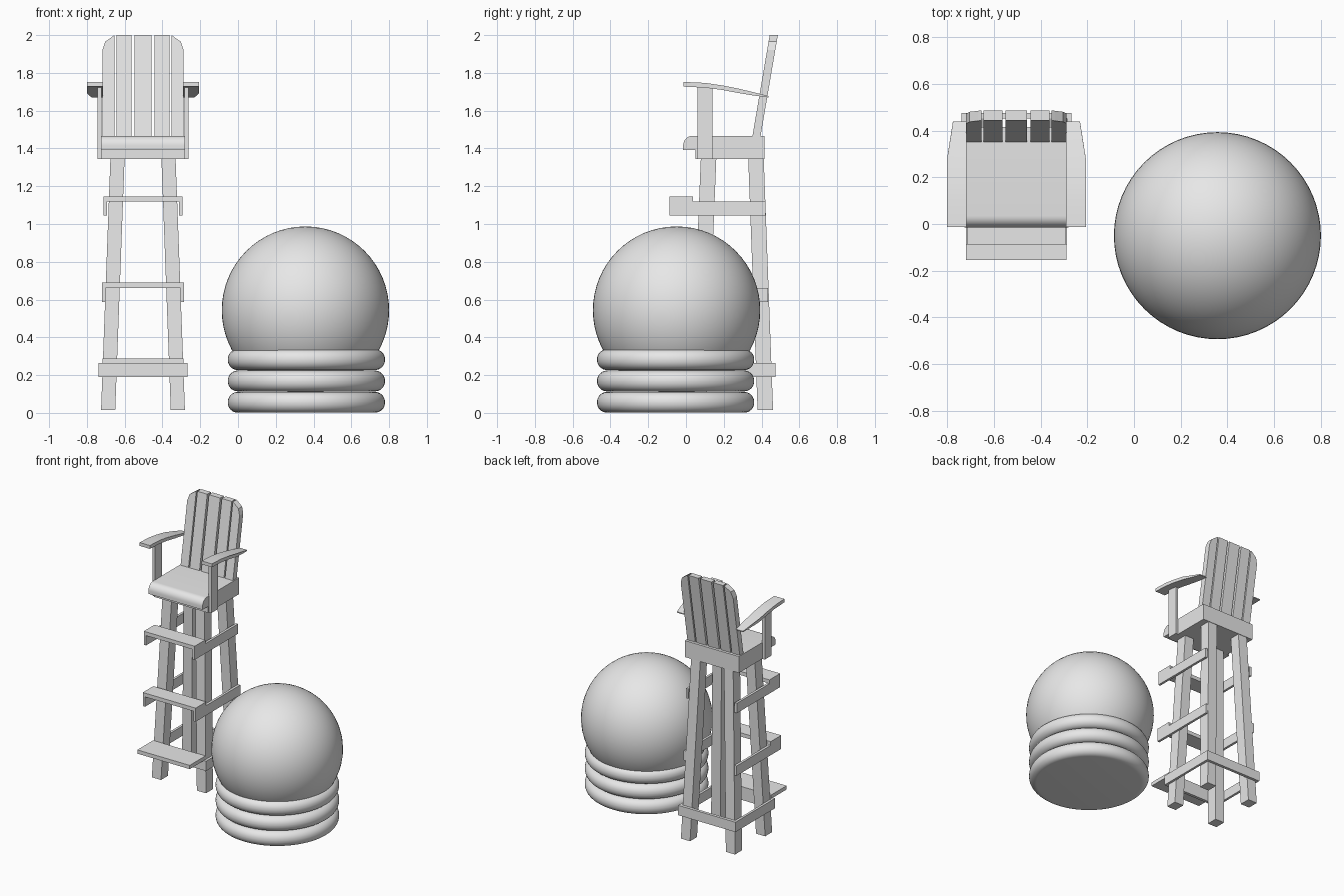
import bpy, bmesh, math
from mathutils import Vector

old = bpy.data.objects.get("Cube")
if old:
    bpy.data.objects.remove(old, do_unlink=True)

GREY = (0.8, 0.8, 0.8, 1)
mat = bpy.data.materials.new("light grey")
mat.use_nodes = True
mat.diffuse_color = GREY
mat.node_tree.nodes["Principled BSDF"].inputs["Base Color"].default_value = GREY

CX = -0.503          # middle of the tall chair
BALL = (0.357, -0.05)


def finish(name, bm, smooth=False):
    bmesh.ops.recalc_face_normals(bm, faces=bm.faces)
    mesh = bpy.data.meshes.new(name)
    bm.to_mesh(mesh)
    bm.free()
    mesh.materials.append(mat)
    ob = bpy.data.objects.new(name, mesh)
    bpy.context.collection.objects.link(ob)
    if smooth:
        bpy.ops.object.select_all(action='DESELECT')
        ob.select_set(True)
        bpy.context.view_layer.objects.active = ob
        bpy.ops.object.shade_smooth_by_angle(angle=math.radians(35))
    return ob


def loft(name, ring_a, ring_b, smooth=False):
    """Solid between two matching outlines."""
    bm = bmesh.new()
    a = [bm.verts.new(p) for p in ring_a]
    b = [bm.verts.new(p) for p in ring_b]
    bm.faces.new(a)
    bm.faces.new(b)
    n = len(a)
    for i in range(n):
        j = (i + 1) % n
        bm.faces.new((a[i], a[j], b[j], b[i]))
    return finish(name, bm, smooth)


def rect(x0, x1, y0, y1, z):
    return [(x0, y0, z), (x1, y0, z), (x1, y1, z), (x0, y1, z)]


def box(name, x0, x1, y0, y1, z0, z1):
    return loft(name, rect(x0, x1, y0, y1, z0), rect(x0, x1, y0, y1, z1))


# Ball
bm = bmesh.new()
bmesh.ops.create_uvsphere(bm, u_segments=64, v_segments=32, radius=0.443)
bmesh.ops.translate(bm, verts=bm.verts, vec=(*BALL, 0.544))
finish("ball", bm, True)

# Stacked round-edged discs of the ball base
for i in range(3):
    bm = bmesh.new()
    bmesh.ops.create_cone(bm, cap_ends=True, segments=64, radius1=0.416,
                          radius2=0.416, depth=0.11)
    rims = [e for e in bm.edges if abs(e.verts[0].co.z - e.verts[1].co.z) < 0.01]
    bmesh.ops.bevel(bm, geom=rims, offset=0.053, segments=8, profile=0.5,
                    affect='EDGES')
    bmesh.ops.translate(bm, verts=bm.verts,
                        vec=(BALL[0] + 0.005, BALL[1] - 0.005, 0.056 + 0.113 * i))
    finish(f"base_ring_{i + 1}", bm, True)

# Seat block with a rolled front edge
roll = [(0.035 - 0.05 * math.sin(t), 1.415 + 0.052 * math.cos(t))
        for t in [math.pi / 2 * k / 8 for k in range(9)]]
seat = roll + [(-0.015, 1.392), (0.05, 1.392), (0.05, 1.345),
               (0.415, 1.345), (0.415, 1.467)]
loft("seat", [(CX - 0.222, y, z) for y, z in seat],
     [(CX + 0.222, y, z) for y, z in seat], True)

# Backrest slats, leaning back, outer ones with cut corners
SLATS = [(-0.215, -0.15), (-0.141, -0.06), (-0.046, 0.046),
         (0.06, 0.141), (0.15, 0.215)]
for i, (x0, x1) in enumerate(SLATS):
    outline = [(x0, 1.44), (x1, 1.44), (x1, 2.0), (x0, 2.0)]
    if i == 0:
        outline[3:] = [(x0 + 0.05, 1.99), (x0 + 0.015, 1.965), (x0, 1.92)]
    if i == 4:
        outline[2:] = [(x1, 1.92), (x1 - 0.015, 1.965), (x1 - 0.05, 1.99), (x0, 2.0)]
    rings = [[(CX + x, y + (z - 1.467) * 0.171, z) for x, z in outline]
             for y in (0.352, 0.395)]
    loft(f"back_slat_{i + 1}", *rings)

# Arm curve: y, top z, bottom z, outer x
ARM = [(-0.012, 1.752, 1.727, 0.297), (0.1, 1.747, 1.722, 0.297),
       (0.19, 1.734, 1.71, 0.297), (0.28, 1.716, 1.693, 0.297),
       (0.36, 1.697, 1.68, 0.284), (0.438, 1.677, 1.67, 0.272)]

for side, s in (("left", 1), ("right", -1)):
    def X(d):
        return CX + s * d

    # Arm and its post
    upper = [(y, t, o) for y, t, b, o in ARM]
    lower = [(y, b, o) for y, t, b, o in reversed(ARM)]
    loft(f"{side}_arm", [(X(0.213), y, z) for y, z, o in upper + lower],
         [(X(o), y, z) for y, z, o in upper + lower], True)
    box(f"{side}_arm_post", X(0.22), X(0.242), 0.06, 0.14, 1.345, 1.73)

    # Splayed legs: bottom centre and top centre in y
    for end, yb, yt in (("front", 0.066, 0.12), ("back", 0.42, 0.37)):
        loft(f"{side}_{end}_leg",
             rect(X(0.147), X(0.222), yb - 0.041, yb + 0.041, 0.015),
             rect(X(0.097), X(0.172), yt - 0.041, yt + 0.041, 1.36))

    # Side rails
    for label, out, y0, y1, z in (("top", 0.209, -0.088, 0.42, 1.045),
                                  ("middle", 0.217, -0.088, 0.435, 0.588),
                                  ("low", 0.235, 0.01, 0.47, 0.19)):
        box(f"{side}_{label}_rail", X(out - 0.018), X(out), y0, y1, z, z + 0.073)

# Cross rails at the bottom
box("low_back_rail", CX - 0.235, CX + 0.235, 0.452, 0.474, 0.19, 0.263)
box("low_front_rail", CX - 0.235, CX + 0.235, 0.008, 0.03, 0.19, 0.263)

# Steps
for label, half, y0, y1, z in (("top", 0.209, -0.088, 0.037, 1.118),
                               ("middle", 0.217, -0.088, 0.035, 0.661),
                               ("low", 0.215, -0.155, 0.03, 0.261)):
    box(f"{label}_step", CX - half, CX + half, y0, y1, z, z + 0.028)
